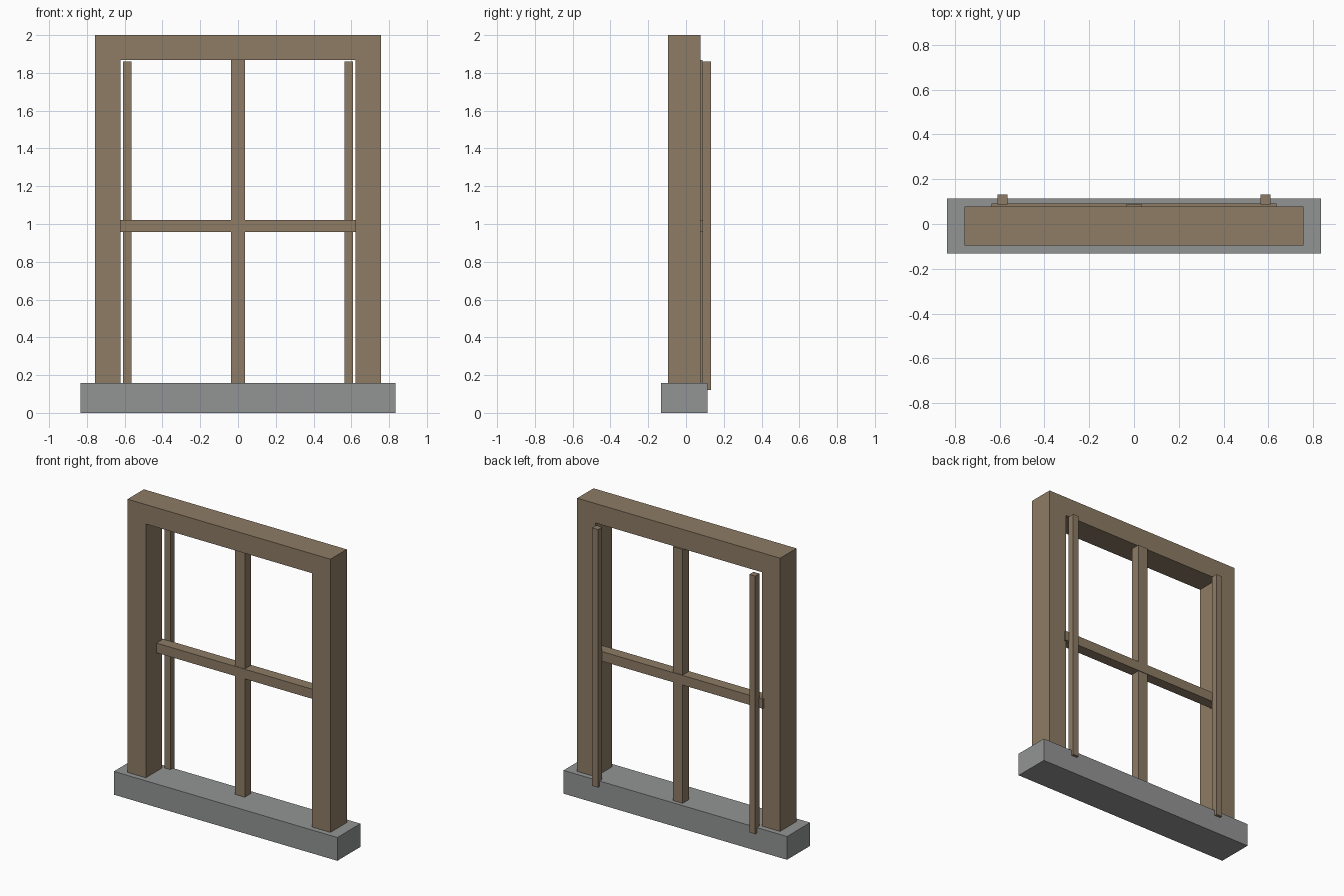
import bpy, bmesh

if "Cube" in bpy.data.objects:
    bpy.data.objects.remove(bpy.data.objects["Cube"])


def material(name, rgb):
    m = bpy.data.materials.new(name)
    m.diffuse_color = (*rgb, 1.0)
    m.use_nodes = True
    m.node_tree.nodes["Principled BSDF"].inputs["Base Color"].default_value = m.diffuse_color
    return m


wood = material("brown_wood", (0.27, 0.20, 0.13))
stone = material("grey_stone", (0.29, 0.30, 0.295))


def finish(name, bm, mat):
    bmesh.ops.recalc_face_normals(bm, faces=bm.faces)
    me = bpy.data.meshes.new(name)
    bm.to_mesh(me)
    bm.free()
    me.materials.append(mat)
    ob = bpy.data.objects.new(name, me)
    bpy.context.collection.objects.link(ob)
    return ob


def extrude_profile(name, pts, y0, y1, mat):
    """Extrude an (x, z) outline from y0 to y1."""
    bm = bmesh.new()
    face = bm.faces.new([bm.verts.new((x, y0, z)) for x, z in pts])
    ext = bmesh.ops.extrude_face_region(bm, geom=[face])
    verts = [g for g in ext["geom"] if isinstance(g, bmesh.types.BMVert)]
    bmesh.ops.translate(bm, verts=verts, vec=(0, y1 - y0, 0))
    return finish(name, bm, mat)


def box(name, x, y, z, mat):
    pts = [(x[0], z[0]), (x[1], z[0]), (x[1], z[1]), (x[0], z[1])]
    return extrude_profile(name, pts, y[0], y[1], mat)


# Stone sill
SILL_TOP = 0.157
box("sill", (-0.834, 0.834), (-0.132, 0.114), (0, SILL_TOP), stone)

# Outer frame: two jambs and the head as one inverted U
W, I, HEAD = 0.757, 0.621, 1.869
extrude_profile("frame", [(-W, SILL_TOP), (-W, 2), (W, 2), (W, SILL_TOP),
                          (I, SILL_TOP), (I, HEAD), (-I, HEAD), (-I, SILL_TOP)],
                -0.096, 0.078, wood)

# Crossing glazing bars
box("vertical_bar", (-0.036, 0.036), (0.021, 0.087), (SILL_TOP, HEAD), wood)
box("horizontal_bar", (-0.636, 0.636), (0.018, 0.091), (0.957, 1.022), wood)

# Slim strips behind the opening
for side, s in (("left", -1), ("right", 1)):
    box(side + "_back_strip", sorted((s * 0.565, s * 0.609)), (0.087, 0.132), (0.12, 1.86), wood)
